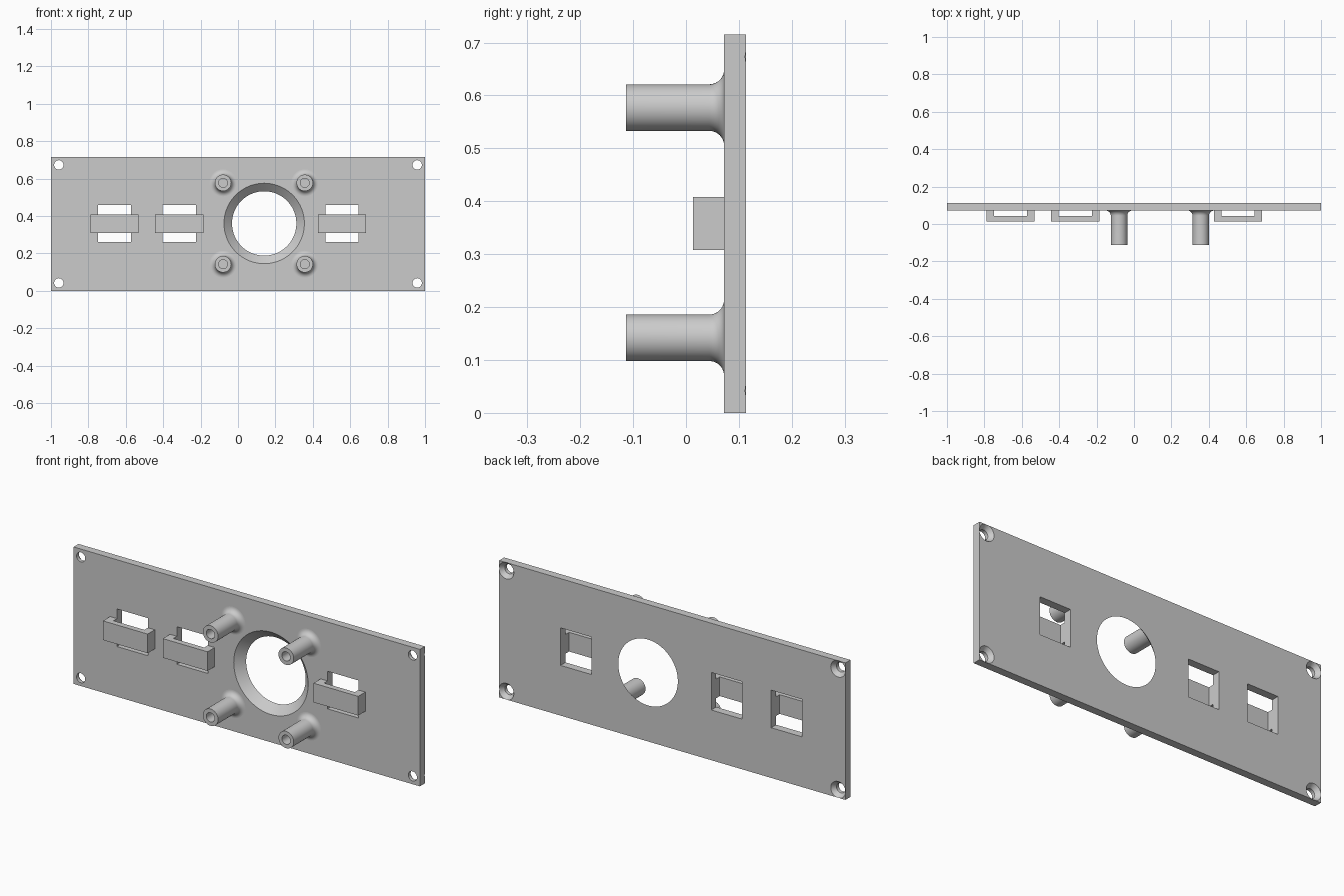
import bpy
import bmesh
import math
from mathutils import Matrix, Vector

cube = bpy.data.objects.get("Cube")
if cube:
    bpy.data.objects.remove(cube, do_unlink=True)

FRONT, BACK, HEIGHT = 0.072, 0.113, 0.715

grey = bpy.data.materials.new("light grey")
grey.use_nodes = True
grey.diffuse_color = (0.6, 0.6, 0.6, 1)
grey.node_tree.nodes["Principled BSDF"].inputs["Base Color"].default_value = (0.6, 0.6, 0.6, 1)


def finish(name, bm):
    bmesh.ops.recalc_face_normals(bm, faces=bm.faces)
    mesh = bpy.data.meshes.new(name)
    bm.to_mesh(mesh)
    bm.free()
    mesh.materials.append(grey)
    obj = bpy.data.objects.new(name, mesh)
    bpy.context.collection.objects.link(obj)
    return obj


def add_box(bm, x0, x1, y0, y1, z0, z1):
    centre = Vector((x0 + x1, y0 + y1, z0 + z1)) / 2
    size = (x1 - x0, y1 - y0, z1 - z0)
    bmesh.ops.create_cube(bm, size=1, matrix=Matrix.Translation(centre) @ Matrix.Diagonal((*size, 1)))


def add_lathe(bm, x, z, profile, steps=48):
    """Turn a (radius, y) profile around an axis running front to back."""
    verts = [bm.verts.new((x + r, y, z)) for r, y in profile]
    edges = [bm.edges.new(pair) for pair in zip(verts, verts[1:])]
    bmesh.ops.spin(bm, geom=verts + edges, cent=(x, 0, z), axis=(0, 1, 0),
                   angle=math.tau, steps=steps)
    bmesh.ops.remove_doubles(bm, verts=bm.verts, dist=1e-5)


def smooth(obj):
    bpy.ops.object.select_all(action="DESELECT")
    obj.select_set(True)
    bpy.context.view_layer.objects.active = obj
    bpy.ops.object.shade_smooth_by_angle(angle=math.radians(30))


def cut(target, cutter):
    cutter.hide_render = True
    mod = target.modifiers.new(cutter.name, "BOOLEAN")
    mod.operation = "DIFFERENCE"
    mod.solver = "EXACT"
    mod.object = cutter
    bpy.context.view_layer.objects.active = target
    bpy.ops.object.modifier_apply(modifier=mod.name)
    bpy.data.objects.remove(cutter, do_unlink=True)


# Flat panel
bm = bmesh.new()
add_box(bm, -1, 1, FRONT, BACK, 0, HEIGHT)
panel = finish("panel", bm)

# Large tapered opening, wider at the front
bm = bmesh.new()
lip = 0.01
slope = (0.215 - 0.172) / (BACK - FRONT) * lip
add_lathe(bm, 0.14, 0.36, [(0, FRONT - lip), (0.215 + slope, FRONT - lip),
                           (0.172 - slope, BACK + lip), (0, BACK + lip)], 96)
cut(panel, finish("opening_cutter", bm))

# Countersunk screw holes in the corners
bm = bmesh.new()
for x in (-0.958, 0.958):
    for z in (0.042, HEIGHT - 0.042):
        add_lathe(bm, x, z, [(0, FRONT - lip), (0.025, FRONT - lip), (0.025, BACK - 0.022),
                             (0.043, BACK), (0.043, BACK + lip), (0, BACK + lip)])
cut(panel, finish("screw_hole_cutter", bm))

# Square windows, each bridged by a bracket on the front
WINDOWS = (-0.66, -0.314, 0.556)
bm = bmesh.new()
for x in WINDOWS:
    add_box(bm, x - 0.089, x + 0.089, FRONT - lip, BACK + lip, 0.262, 0.458)
cut(panel, finish("window_cutter", bm))
smooth(panel)

for i, x in enumerate(WINDOWS):
    bm = bmesh.new()
    add_box(bm, x - 0.129, x + 0.129, 0.013, FRONT, 0.308, 0.408)
    bracket = finish(f"bracket_{i + 1}", bm)
    bm = bmesh.new()
    add_box(bm, x - 0.089, x + 0.089, 0.043, BACK, 0.2, 0.5)
    cut(bracket, finish("bracket_cutter", bm))

# Standoffs with a blind screw hole and a flared foot
FLARE = 0.028
flare = [(0.072 - FLARE * math.cos(a), FRONT - FLARE + FLARE * math.sin(a))
         for a in (math.radians(9 * k) for k in range(11))]
profile = [(0, 0.03), (0.024, 0.03), (0.024, -0.113), (0.044, -0.113)] + flare
for side, x in (("right", -0.08), ("left", 0.357)):
    for level, z in (("lower", 0.142), ("upper", 0.577)):
        bm = bmesh.new()
        add_lathe(bm, x, z, profile)
        smooth(finish(f"standoff_{level}_{side}", bm))
